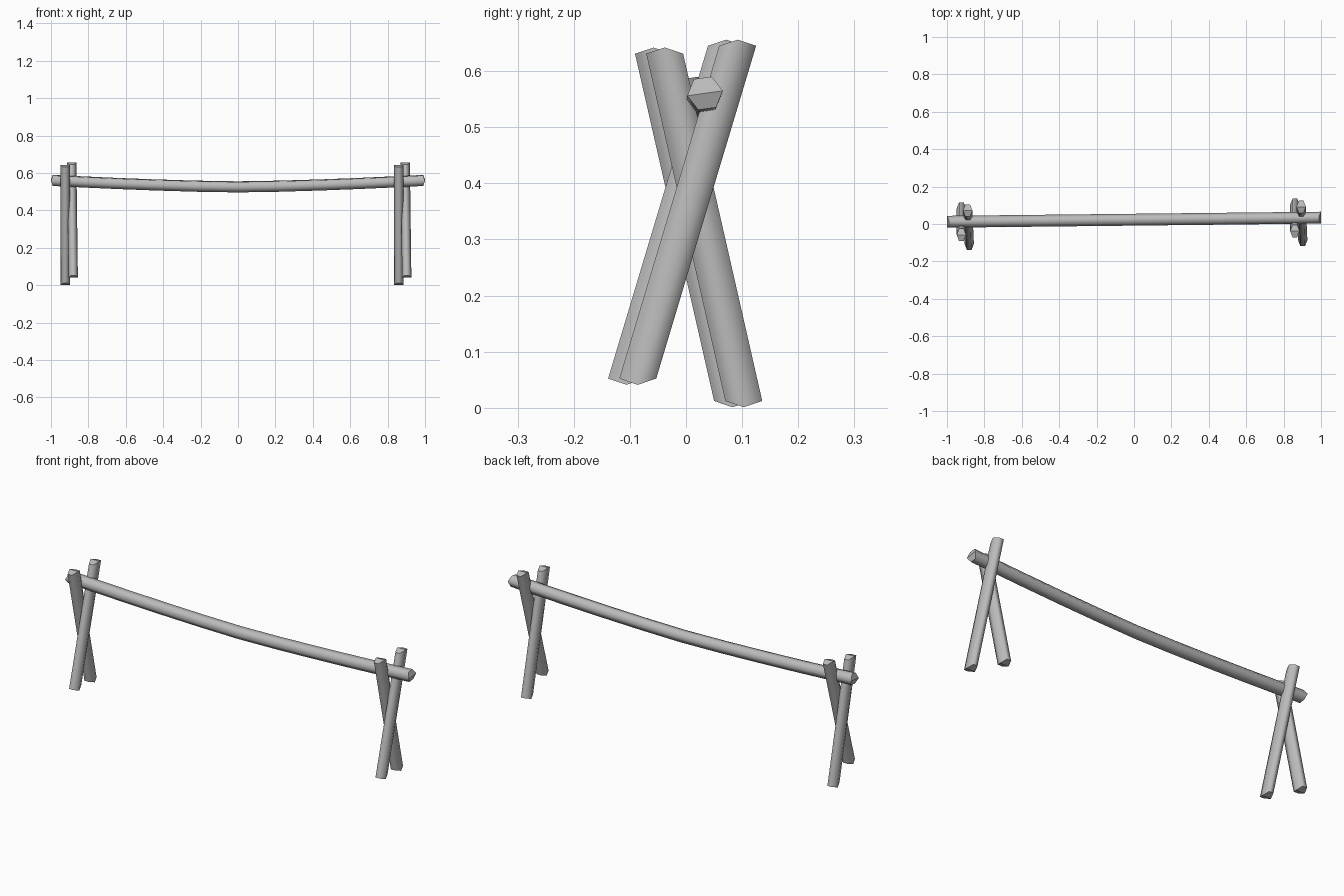
import bpy, bmesh, math
from mathutils import Vector

cube = bpy.data.objects.get("Cube")
if cube:
    bpy.data.objects.remove(cube, do_unlink=True)

grey = bpy.data.materials.new("weathered_grey")
grey.use_nodes = True
colour = (0.5, 0.5, 0.5, 1)
grey.diffuse_color = colour
grey.node_tree.nodes["Principled BSDF"].inputs["Base Color"].default_value = colour


def pole(name, path, u, v, ridge, turn=0):
    """Six-sided pole swept along path; u and v are the section half axes.
    Each end is cut to a low roof whose ridge runs along u."""
    bm = bmesh.new()
    path = [Vector(p) for p in path]
    u, v, ridge = Vector(u), Vector(v), Vector(ridge)
    rings = []
    for i, p in enumerate(path):
        push = ridge if i == len(path) - 1 else -ridge if i == 0 else Vector()
        ring = []
        for k in range(6):
            a = math.radians(60 * k + turn)
            shift = push if k % 3 == 0 else Vector()
            ring.append(bm.verts.new(p + u * math.cos(a) + v * math.sin(a) + shift))
        rings.append(ring)
    # Smooth sides
    for a, b in zip(rings, rings[1:]):
        for k in range(6):
            n = (k + 1) % 6
            bm.faces.new((a[k], a[n], b[n], b[k])).smooth = True
    # Flat roof-shaped ends
    for r in (rings[0], rings[-1]):
        bm.faces.new(r[:4])
        bm.faces.new(r[3:] + r[:1])
    bmesh.ops.recalc_face_normals(bm, faces=bm.faces)
    mesh = bpy.data.meshes.new(name)
    bm.to_mesh(mesh)
    bm.free()
    mesh.materials.append(grey)
    obj = bpy.data.objects.new(name, mesh)
    bpy.context.collection.objects.link(obj)
    return obj


# Crossed legs at both ends, the right pair set slightly further forward
LEG_U, LEG_V, LEG_RIDGE = (0.025, 0, 0), (0, 0.038, 0), (0, 0, 0.011)
for side, x, y in (("left", 0.86, 0), ("right", -0.923, -0.02)):
    pole(side + "_forward_leg",
         [(x, y + 0.103, 0.012), (x, y - 0.038, 0.631)],
         LEG_U, LEG_V, LEG_RIDGE)
    pole(side + "_backward_leg",
         [(x + 0.042, y - 0.086, 0.052), (x + 0.034, y + 0.092, 0.645)],
         LEG_U, LEG_V, LEG_RIDGE)

# Sagging cross beam resting in the forks
beam = []
for x in (-0.99, -0.87, -0.66, -0.45, -0.22, 0, 0.22, 0.45, 0.66, 0.87, 0.99):
    beam.append((x, 0.023 + 0.011 * x, 0.526 + 0.035 * abs(x) ** 1.5))
pole("cross_beam", beam, (0, 0.032, 0), (0, 0, 0.032), (0.01, 0, 0), 8)
